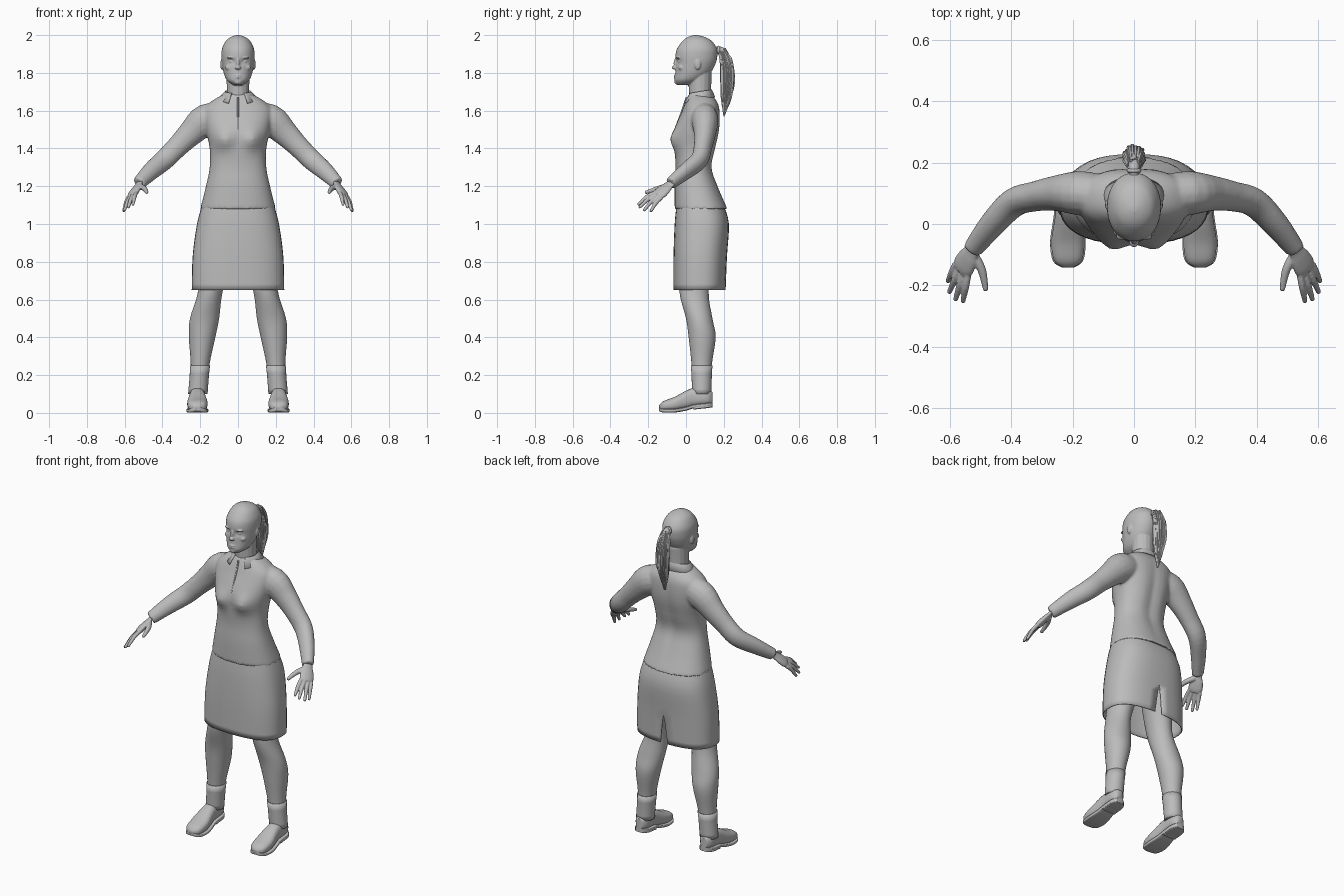
import bpy, bmesh, random
from math import sin, cos, pi, exp, radians
from mathutils import Vector, Matrix

if "Cube" in bpy.data.objects:
    bpy.data.objects.remove(bpy.data.objects["Cube"])

GREY = (0.5, 0.5, 0.5, 1)
grey = bpy.data.materials.new("plain grey")
grey.use_nodes = True
grey.diffuse_color = GREY
grey.node_tree.nodes["Principled BSDF"].inputs["Base Color"].default_value = GREY

X, Y, Z = Vector((1, 0, 0)), Vector((0, 1, 0)), Vector((0, 0, 1))


def spline(rows, steps=4):
    """Smooth curve through a few control rows of any width."""
    out = []
    last = len(rows) - 1
    for i in range(last):
        before, start, end, after = (rows[max(i - 1, 0)], rows[i],
                                     rows[i + 1], rows[min(i + 2, last)])
        for k in range(steps):
            t = k / steps
            ease = t * t * (3 - 2 * t)
            leave, arrive = t * (1 - t) ** 2 / 2, t * t * (t - 1) / 2
            out.append(tuple(s + (e - s) * ease + (e - b) * leave + (a - s) * arrive
                             for b, s, e, a in zip(before, start, end, after)))
    return out + [tuple(rows[last])]


def power(value, exponent):
    return (1 if value >= 0 else -1) * abs(value) ** (2 / exponent)


def ring(centre, u, v, ru, rv, exponent=2, gap=0, sides=40):
    """Superellipse section whose seam, on the +v side, can be opened by gap."""
    points = []
    for i in range(sides + 1):
        angle = pi / 2 + gap + 2 * (pi - gap) * i / sides
        points.append(centre + u * ru * power(cos(angle), exponent)
                      + v * rv * power(sin(angle), exponent))
    return points


def loft(bm, rings, cap=True):
    loops = [[bm.verts.new(point) for point in points] for points in rings]
    for lower, upper in zip(loops, loops[1:]):
        for i in range(len(lower) - 1):
            bm.faces.new((lower[i], lower[i + 1], upper[i + 1], upper[i]))
    if cap:
        bm.faces.new(loops[0][:-1])
        bm.faces.new(loops[-1][:-1])
    bmesh.ops.remove_doubles(bm, verts=[vert for loop in loops for vert in loop], dist=1e-5)


def level_rings(rows, exponent=2, shape=Vector, gap=lambda z: 0):
    """Horizontal sections from rows of height, x range and y range."""
    rings = []
    for z, left, right, front, back in rows:
        centre = Vector(((left + right) / 2, (front + back) / 2, z))
        points = ring(centre, X, Y, (right - left) / 2, (back - front) / 2, exponent, gap(z))
        rings.append([shape(point) for point in points])
    return rings


def centred(rows):
    return spline([(z, -half, half, front, back) for z, half, front, back in rows])


def tube(bm, path, ref, flat=1, sides=16):
    """Tapered limb; path rows hold a position and a radius."""
    path = spline(path)
    points = [Vector(row[:3]) for row in path]
    rings = []
    for i, point in enumerate(points):
        ahead = points[min(i + 1, len(points) - 1)] - points[max(i - 1, 0)]
        across = ahead.cross(ref).normalized()
        depth = ahead.cross(across).normalized()
        radius = path[i][3]
        rings.append(ring(point, across, depth, radius, radius * flat, sides=sides))
    loft(bm, rings)


def ball(bm, location, scale):
    bmesh.ops.create_uvsphere(bm, u_segments=20, v_segments=12, radius=1,
                              matrix=Matrix.LocRotScale(Vector(location), None, Vector(scale)))


def make(name, bm, voxel=0, soften=0, mirror=False, thickness=0):
    bmesh.ops.recalc_face_normals(bm, faces=bm.faces[:])
    mesh = bpy.data.meshes.new(name)
    bm.to_mesh(mesh)
    bm.free()
    for polygon in mesh.polygons:
        polygon.use_smooth = True
    mesh.set_sharp_from_angle(angle=radians(50))
    mesh.materials.append(grey)
    part = bpy.data.objects.new(name, mesh)
    bpy.context.scene.collection.objects.link(part)
    if voxel:
        remesh = part.modifiers.new("merge", "REMESH")
        remesh.mode, remesh.voxel_size, remesh.use_smooth_shade = "VOXEL", voxel, True
        smooth = part.modifiers.new("soften", "SMOOTH")
        smooth.factor, smooth.iterations = 0.5, soften
    if thickness:
        cloth = part.modifiers.new("cloth", "SOLIDIFY")
        cloth.thickness, cloth.offset = thickness, -1
    if mirror:
        part.modifiers.new("mirror", "MIRROR")


def bump(value, centre, width):
    return exp(-((value - centre) / width) ** 2)


# Blouse: torso and sleeves fused into one surface
def torso_shape(point):
    x, y, z = point
    if y < .05:
        y -= .03 * bump(abs(x), .075, .05) * bump(z, 1.445, .05)
    elif y > .1:
        y -= .012 * bump(x, 0, .035) * bump(z, 1.4, .2)
    return Vector((x, y, z))


bm = bmesh.new()
loft(bm, level_rings(centred([
    (1.08, .2, -.06, .22), (1.2, .17, -.06, .17), (1.3, .15, -.055, .14), (1.4, .15, -.06, .16),
    (1.5, .17, -.06, .18), (1.6, .18, -.02, .18), (1.65, .14, 0, .165), (1.69, .07, .02, .13)]),
    2.3, torso_shape))
for side in (-1, 1):
    sleeve = [(.06, .09, 1.57, .07), (.17, .1, 1.55, .085), (.25, .1, 1.48, .069),
              (.32, .09, 1.41, .058), (.39, .07, 1.34, .055), (.46, 0, 1.28, .048),
              (.525, -.083, 1.215, .036)]
    tube(bm, [(side * x, y, z, radius) for x, y, z, radius in sleeve], Y, .85)
make("blouse", bm, voxel=.008, soften=4)

# Collar: folded strip, open at the front
bm = bmesh.new()
strips = [[], [], []]
for i in range(33):
    angle = radians(-152 + 304 * i / 32)
    front = (1 - cos(angle)) / 2
    sizes = [(.066, .058, 1.675), (.07, .062, 1.712 - .02 * front),
             (.108, .08 + .02 * front, 1.672 - .035 * front ** 2)]
    for strip, (wide, deep, height) in zip(strips, sizes):
        strip.append(Vector((wide * sin(angle), .075 + deep * cos(angle), height)))
loft(bm, strips, cap=False)
make("collar", bm, thickness=.005)

# Front placket
bm = bmesh.new()
tube(bm, [(0, .003, 1.67, .005), (0, -.02, 1.6, .005), (0, -.06, 1.5, .003)], X)
make("placket", bm)

# Skirt with a back slit that narrows upwards
bm = bmesh.new()
loft(bm, level_rings(centred([
    (.65, .245, -.066, .21), (.83, .24, -.066, .217), (1, .217, -.06, .227), (1.1, .19, -.05, .2)]),
    2.5, gap=lambda z: max(0, .3 * (.83 - z))), cap=False)
make("skirt", bm, thickness=.006)

# Legs, with socks that follow them a little further out
leg = spline([(.85, .02, .2, -.03, .16), (.65, .08, .21, -.036, .12), (.5, .1, .254, 0, .14),
              (.4, .12, .26, .014, .157), (.25, .152, .25, .03, .136), (.1, .165, .26, .037, .13)])
bm = bmesh.new()
loft(bm, level_rings(leg))
make("legs", bm, mirror=True)

ease = .004
bm = bmesh.new()
loft(bm, level_rings([(z, left - ease, right + ease, front - ease, back + ease)
                      for z, left, right, front, back in leg if z <= .25]), cap=False)
make("socks", bm, mirror=True, thickness=ease)

# Shoes: rows run from toe to heel with half width, underside and top
shoe = spline([(-.142, .015, .018, .04), (-.12, .045, .01, .062), (-.06, .054, .01, .085),
               (0, .046, .02, .117), (.04, .041, .032, .131), (.11, .04, .04, .128),
               (.14, .02, .045, .11)])


def shoe_part(name, rows, exponent):
    bm = bmesh.new()
    loft(bm, [ring(Vector((.215, y, (low + high) / 2)), X, Z, half, (high - low) / 2, exponent)
              for y, half, low, high in rows])
    make(name, bm, mirror=True)


shoe_part("shoe_uppers", shoe, 2.5)
shoe_part("shoe_soles", [(y, half + ease, low - .008, low + .012) for y, half, low, high in shoe], 5)
shoe_part("shoe_heels", [(y, half + ease, low - .015, low) for y, half, low, high in shoe if y > .03], 5)

# Hands: palm, fingers and thumb fused
bm = bmesh.new()
pinky, index = Vector((.58, -.13, 1.14)), Vector((.54, -.165, 1.165))
wrist = Vector((.52, -.075, 1.22))
knuckles = (pinky + index) / 2
normal = (knuckles - wrist).cross(index - pinky).normalized()
tube(bm, [(*wrist.lerp(knuckles, along), radius) for along, radius in
          ((-.1, .027), (.2, .028), (.5, .037), (.85, .041), (1.05, .034))], normal, .45)
tips = [(.605, -.185, 1.07), (.6, -.22, 1.075), (.58, -.244, 1.09), (.556, -.25, 1.105)]
for i, tip in enumerate(tips):
    base, tip = pinky.lerp(index, i / 3), Vector(tip)
    middle = (base + tip) / 2 + Z * .009
    tube(bm, [(*base, .011), (*middle, .011), (*tip, .008)], normal)
    ball(bm, tip, [.008] * 3)
thumb = Vector((.483, -.21, 1.168))
tube(bm, [(.522, -.1, 1.2, .016), (.495, -.15, 1.187, .014), (*thumb, .009)], normal)
ball(bm, thumb, [.009] * 3)
make("hands", bm, voxel=.0035, soften=2, mirror=True)


# Head: skull, neck and features fused
def face_shape(point):
    x, y, z = point
    if y < .03:
        y += .011 * bump(abs(x), .034, .018) * bump(z, 1.86, .014)
    return Vector((x, y, z))


bm = bmesh.new()
loft(bm, level_rings(centred([
    (1.735, .025, -.045, .03), (1.76, .058, -.06, .08), (1.8, .076, -.057, .13),
    (1.85, .085, -.054, .157), (1.89, .088, -.056, .166), (1.93, .084, -.047, .163),
    (1.97, .064, -.017, .135), (1.99, .038, .01, .1), (2, .01, .04, .06)]), 2.1, face_shape))
tube(bm, [(0, .078, 1.63, .06), (0, .074, 1.7, .059), (0, .075, 1.8, .062)], Y)
ball(bm, (0, -.053, 1.85), (.01, .013, .028))
ball(bm, (0, -.06, 1.828), (.016, .016, .01))
for height in (1.775, 1.786):
    ball(bm, (0, -.053, height), (.021, .012, .005))
ball(bm, (0, -.045, 1.752), (.022, .016, .014))
for side in (-1, 1):
    ball(bm, (side * .034, -.032, 1.86), (.014, .011, .009))
    ball(bm, (side * .034, -.042, 1.88), (.026, .011, .006))
    ball(bm, (side * .048, -.025, 1.828), (.02, .016, .015))
    ball(bm, (side * .086, .062, 1.845), (.008, .017, .028))
make("head", bm, voxel=.004, soften=2)

# Ponytail: core, loose strands and a hair tie
core = [(0, .145, 1.92, .016), (0, .19, 1.918, .018), (0, .214, 1.85, .027),
        (0, .219, 1.76, .03), (0, .212, 1.67, .021), (0, .202, 1.58, .003)]
bm = bmesh.new()
tube(bm, core, X)
make("ponytail", bm)

random.seed(4)
bm = bmesh.new()
strands = 18
for i in range(strands):
    angle = 2 * pi * i / strands
    path = []
    for x, y, z, radius in core[1:]:
        spread = radius * random.uniform(.95, 1.15)
        path.append((spread * cos(angle), y + spread * sin(angle),
                     z + random.uniform(-.01, .02), .002 + radius / 5))
    tube(bm, path, X, sides=6)
make("ponytail_strands", bm)

bm = bmesh.new()
ball(bm, (0, .173, 1.92), (.024, .011, .024))
make("hair_tie", bm)
